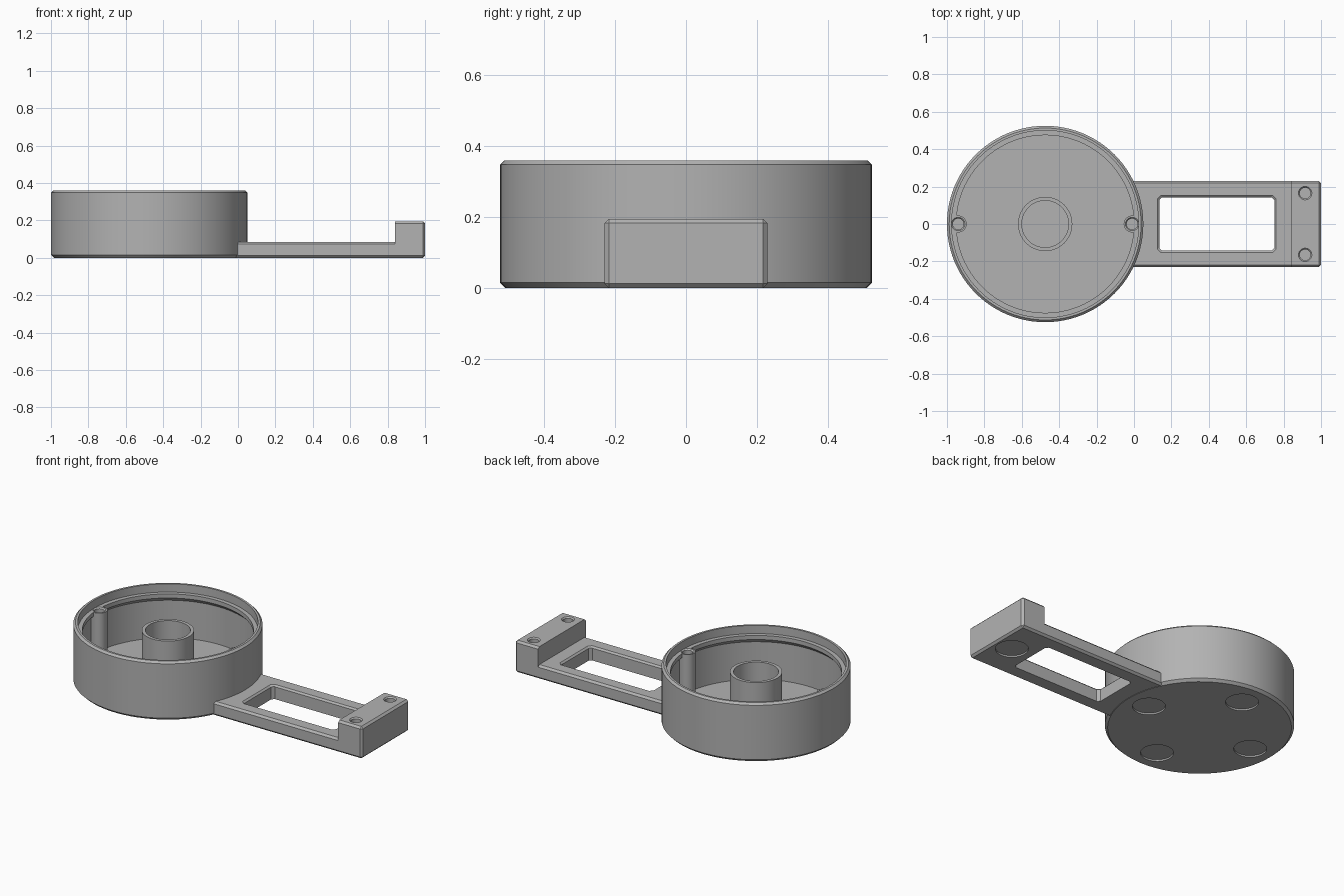
import bpy, bmesh
from math import radians
from mathutils import Matrix, Vector

if "Cube" in bpy.data.objects:
    bpy.data.objects.remove(bpy.data.objects["Cube"], do_unlink=True)

CUP_X = -0.475      # axis of the round cup
LEDGE = 0.31        # height of ledge, hub and screw posts
FLOOR = 0.03

grey = bpy.data.materials.new("plain grey")
grey.use_nodes = True
grey.diffuse_color = (0.45, 0.45, 0.45, 1)
grey.node_tree.nodes["Principled BSDF"].inputs["Base Color"].default_value = (0.45, 0.45, 0.45, 1)


def finish(bm, name):
    bmesh.ops.recalc_face_normals(bm, faces=bm.faces)
    mesh = bpy.data.meshes.new(name)
    bm.to_mesh(mesh)
    bm.free()
    mesh.materials.append(grey)
    obj = bpy.data.objects.new(name, mesh)
    bpy.context.collection.objects.link(obj)
    return obj


def lathe(name, profile, x, y=0, steps=48):
    """Turn a closed (radius, height) profile about a vertical axis."""
    bm = bmesh.new()
    verts = [bm.verts.new((r, 0, z)) for r, z in profile]
    edges = [bm.edges.new(pair) for pair in zip(verts, verts[1:])]
    bmesh.ops.spin(bm, geom=verts + edges, cent=(0, 0, 0), axis=(0, 0, 1),
                   angle=radians(360), steps=steps, use_merge=True)
    bmesh.ops.remove_doubles(bm, verts=bm.verts, dist=1e-5)
    bmesh.ops.translate(bm, verts=bm.verts, vec=(x, y, 0))
    return finish(bm, name)


def box(name, low, high, rule=None, bevel=0.012, flare=0):
    """Box between two corners; rule(a, b) picks the edges to chamfer."""
    low, high = Vector(low), Vector(high)
    bm = bmesh.new()
    bmesh.ops.create_cube(bm, size=1, matrix=Matrix.Translation((low + high) / 2)
                          @ Matrix.Diagonal((*(high - low), 1)))
    mid = (low + high) / 2
    for v in bm.verts:
        if v.co.z > mid.z:
            v.co.x += flare if v.co.x > mid.x else -flare
            v.co.y += flare if v.co.y > mid.y else -flare
    if rule:
        picked = [e for e in bm.edges if rule(e.verts[0].co, e.verts[1].co)]
        bmesh.ops.bevel(bm, geom=picked, offset=bevel, segments=1, affect='EDGES')
    return finish(bm, name)


def combine(obj, other, operation):
    """Apply a boolean and discard the helper."""
    mod = obj.modifiers.new("combine", 'BOOLEAN')
    mod.object, mod.operation, mod.solver = other, operation, 'EXACT'
    bpy.context.view_layer.objects.active = obj
    bpy.ops.object.modifier_apply(modifier=mod.name)
    bpy.data.objects.remove(other, do_unlink=True)


def screw_hole(obj, x, y, top, bottom):
    r, rim = 0.029, 0.036
    profile = [(0, bottom), (r, bottom), (r, top - 0.007), (rim, top),
               (rim, top + 0.01), (0, top + 0.01)]
    combine(obj, lathe("hole_cutter", profile, x, y, 24), 'DIFFERENCE')


def magnet_recess(obj, x, y):
    profile = [(0, -0.02), (0.092, -0.02), (0.092, 0.01), (0, 0.01)]
    combine(obj, lathe("recess_cutter", profile, x, y, 32), 'DIFFERENCE')


# Round cup with lid ledge and central hub
cup = lathe("round_cup", [
    (0, 0), (0.51, 0), (0.525, 0.015), (0.525, 0.348), (0.513, 0.36), (0.5, 0.36),
    (0.5, LEDGE), (0.475, LEDGE), (0.475, 0.285), (0.5, 0.26), (0.5, FLOOR),
    (0.145, FLOOR), (0.145, LEDGE), (0.125, LEDGE), (0.125, FLOOR), (0, FLOOR)],
    CUP_X, steps=96)

# Screw posts on both sides of the cup
for side in (-1, 1):
    x = CUP_X + side * 0.465
    post = lathe("post", [(0, 0.02), (0.045, 0.02), (0.045, LEDGE), (0, LEDGE)], x, steps=32)
    combine(cup, post, 'UNION')
    screw_hole(cup, x, 0, LEDGE, 0.1)

# Magnet recesses under the cup
for dx, dy in ((1, 0), (-1, 0), (0, 1), (0, -1)):
    magnet_recess(cup, CUP_X + dx * 0.367, dy * 0.367)

# Flat arm with raised end block
W = 0.23
arm = box("flat_arm", (-0.1, -W, 0), (0.9, W, 0.085),
          lambda a, b: abs(a.x - b.x) > 0.1)
block = box("end_block", (0.84, -W, 0), (1, W, 0.195),
            lambda a, b: max(a.x, b.x) > 0.9)
combine(arm, block, 'UNION')

# Trim the arm to the cup wall
combine(arm, lathe("cup_cutter", [(0, -1), (0.514, -1), (0.514, 1), (0, 1)], CUP_X, steps=96),
        'DIFFERENCE')

# Window through the arm, with a chamfered upper edge
combine(arm, box("window_cutter", (0.135, -0.143, -0.1), (0.75, 0.143, 0.2),
                 lambda a, b: abs(a.z - b.z) > 0.1, 0.015), 'DIFFERENCE')
combine(arm, box("chamfer_cutter", (0.135, -0.143, 0.075), (0.75, 0.143, 0.087),
                 lambda a, b: abs(a.z - b.z) > 0.005, 0.015, flare=0.012), 'DIFFERENCE')

# Screw holes and magnet recess in the end block
for y in (-0.165, 0.165):
    screw_hole(arm, 0.915, y, 0.195, 0.05)
magnet_recess(arm, 0.885, 0)

# Smooth the round walls, keep the edges crisp
for obj in (cup, arm):
    bpy.ops.object.select_all(action='DESELECT')
    obj.select_set(True)
    bpy.context.view_layer.objects.active = obj
    bpy.ops.object.shade_smooth_by_angle(angle=radians(25))
